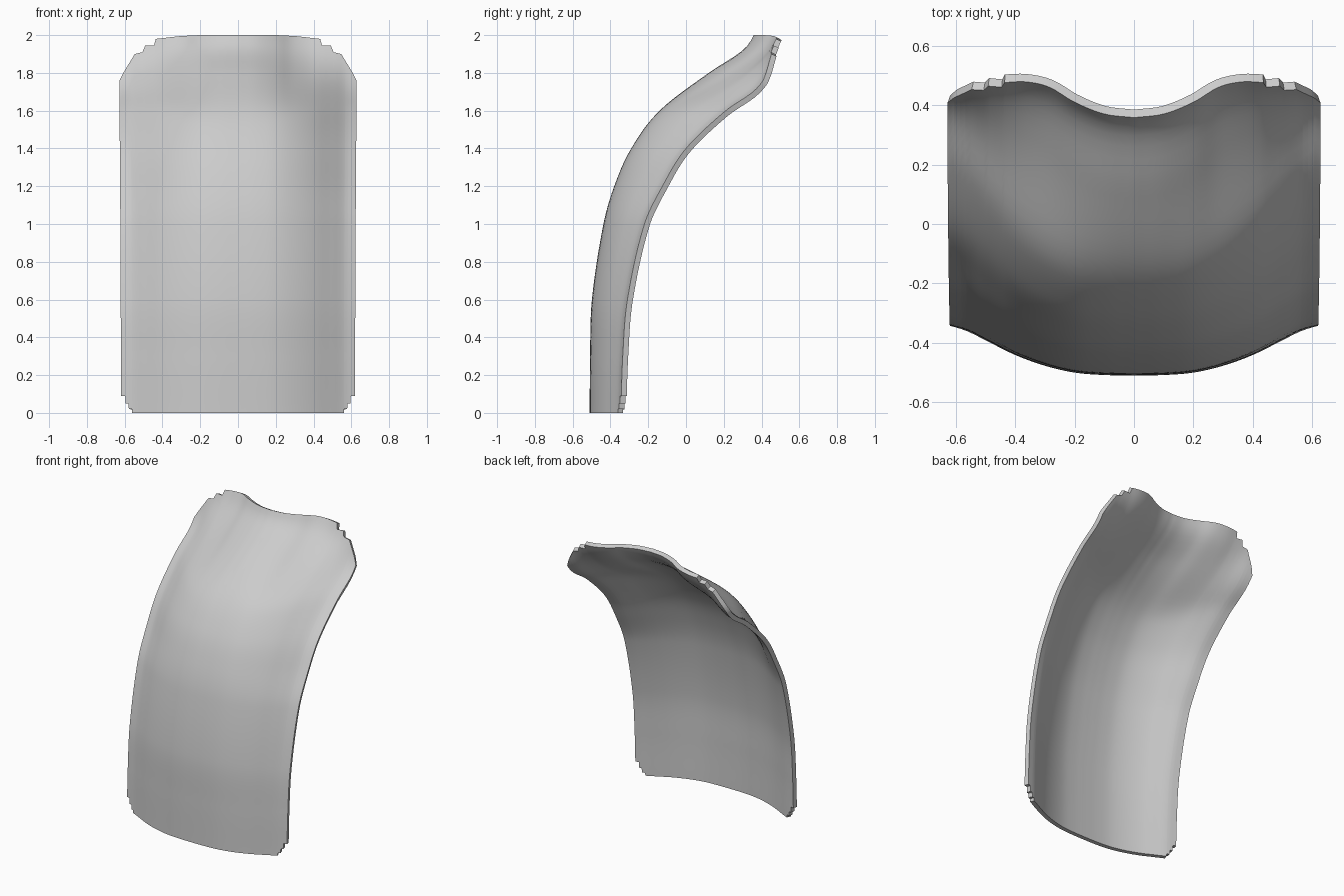
import bpy
import bmesh
from math import radians

cube = bpy.data.objects.get("Cube")
if cube:
    bpy.data.objects.remove(cube, do_unlink=True)


def linear(pts, t):
    for (a, p), (b, q) in zip(pts, pts[1:]):
        if t <= b:
            return p + (q - p) * (t - a) / (b - a)
    return pts[-1][1]


def smooth(pts, t):
    """Cubic interpolation through a profile of points."""
    n = len(pts) - 1

    def slope(i):
        (a, p), (b, q) = pts[max(i - 1, 0)], pts[min(i + 1, n)]
        return (q - p) / (b - a)

    i = next((k for k in range(n) if t <= pts[k + 1][0]), n - 1)
    (a, p), (b, q) = pts[i], pts[i + 1]
    h = b - a
    u = min(max((t - a) / h, 0), 1)
    return (p * (1 + 2 * u) * (1 - u) ** 2 + q * u * u * (3 - 2 * u)
            + h * slope(i) * u * (1 - u) ** 2 + h * slope(i + 1) * u * u * (u - 1))


# Front face depth (z, y) along the middle and along the side edge
MIDDLE = [(0, -.51), (.3, -.508), (.6, -.498), (1, -.437), (1.2, -.38), (1.4, -.29),
          (1.6, -.14), (1.8, .12), (1.9, .275), (1.95, .33), (2, .358)]
EDGE = [(0, -.345), (.3, -.335), (.6, -.31), (1, -.22), (1.2, -.125), (1.4, 0),
        (1.6, .21), (1.7, .355), (1.78, .42), (1.9, .462), (2, .485)]
# Cross-sections (x, share of depth) of the body and of the curled rim
BODY = [(0, 0), (.1, .01), (.2, .06), (.3, .2), (.4, .42), (.5, .72), (.56, .9), (.62, 1)]
RIM = [(0, 0), (.1, .1), (.2, .42), (.28, .82), (.36, 1), (.44, 1), (.62, 1)]
# Stepped outline (x, z) of the top and bottom corners
TOP = [(0, 2), (.2, 2), (.3, 1.995), (.43, 1.98), (.44, 1.945), (.485, 1.945),
       (.5, 1.91), (.54, 1.9), (.6, 1.8), (.62, 1.76)]
BOTTOM = [(0, 0), (.56, 0), (.562, .02), (.578, .02), (.58, .05), (.595, .05),
          (.597, .09), (.62, .09)]


def depth(x, z):
    a, b = smooth(MIDDLE, z), smooth(EDGE, z)
    t = max(0, (z - 1.55) / .45) ** 1.6
    share = smooth(BODY, x) * (1 - t) + smooth(RIM, x) * t
    return a + (b - a) * share


# Curved panel
columns = {round(.02 * i, 3) for i in range(32)} | {x for x, z in TOP + BOTTOM}
columns = sorted(columns | {-x for x in columns})
ROWS = 72
bm = bmesh.new()
grid = []
for x in columns:
    low, high = linear(BOTTOM, abs(x)), linear(TOP, abs(x))
    line = []
    for r in range(ROWS + 1):
        z = low + (high - low) * r / ROWS
        flare = 1 + .012 * min(z / 1.6, 1) ** 2
        line.append(bm.verts.new((x * flare, depth(abs(x), z), z)))
    grid.append(line)
for left, right in zip(grid, grid[1:]):
    for r in range(ROWS):
        bm.faces.new((left[r], right[r], right[r + 1], left[r + 1]))
mesh = bpy.data.meshes.new("curved_panel")
bm.to_mesh(mesh)
bm.free()
panel = bpy.data.objects.new("curved_panel", mesh)
bpy.context.collection.objects.link(panel)

# Plain grey material
grey = bpy.data.materials.new("light_grey")
grey.use_nodes = True
grey.diffuse_color = (.6, .6, .6, 1)
grey.node_tree.nodes["Principled BSDF"].inputs["Base Color"].default_value = (.6, .6, .6, 1)
mesh.materials.append(grey)

# Wall thickness, kept behind the front face
wall = panel.modifiers.new("wall", "SOLIDIFY")
wall.thickness = .03
wall.offset = -1

bpy.context.view_layer.objects.active = panel
panel.select_set(True)
bpy.ops.object.modifier_apply(modifier="wall")
bpy.ops.object.shade_smooth_by_angle(angle=radians(35))
